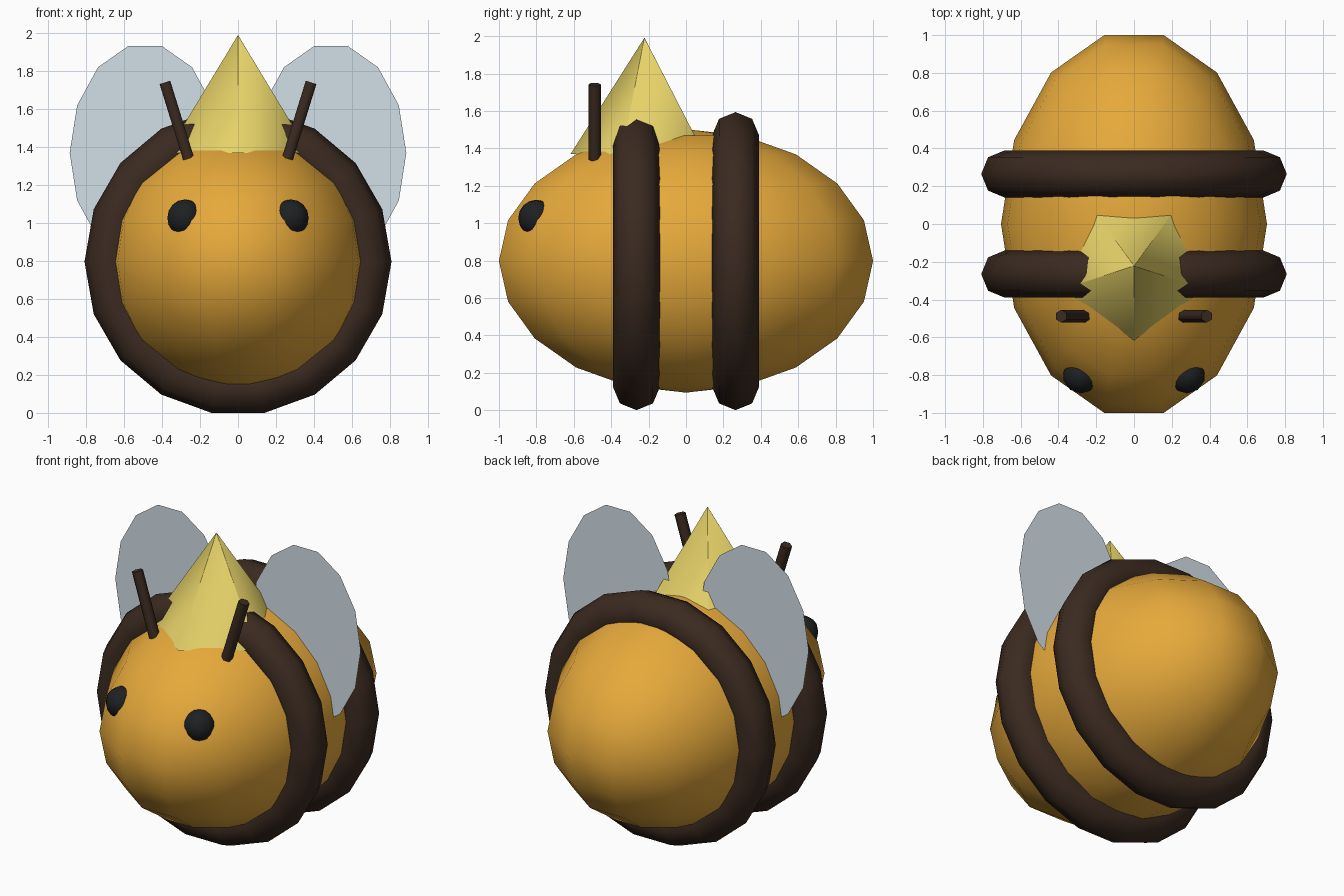
import bpy, bmesh, math
from mathutils import Matrix

if "Cube" in bpy.data.objects:
    bpy.data.objects.remove(bpy.data.objects["Cube"], do_unlink=True)


def material(name, hex_code):
    def linear(c):
        return c / 12.92 if c <= 0.04045 else ((c + 0.055) / 1.055) ** 2.4
    rgba = [linear(int(hex_code[i:i + 2], 16) / 255) for i in (0, 2, 4)] + [1]
    mat = bpy.data.materials.new(name)
    mat.use_nodes = True
    mat.diffuse_color = rgba
    bsdf = mat.node_tree.nodes["Principled BSDF"]
    bsdf.inputs["Base Color"].default_value = rgba
    bsdf.inputs["Roughness"].default_value = 0.8
    return mat


HONEY = material("honey", "E6A93B")
BROWN = material("dark_brown", "3B2A20")
GOLD = material("pale_gold", "E6D268")
BLACK = material("soft_black", "1E2022")
WING = material("pale_blue_grey", "D3DFE8")


def finish(obj, name, mat, angle=None):
    obj.name = obj.data.name = name
    obj.data.materials.append(mat)
    bpy.ops.object.select_all(action='DESELECT')
    obj.select_set(True)
    bpy.context.view_layer.objects.active = obj
    if angle:
        bpy.ops.object.shade_smooth_by_angle(angle=math.radians(angle))


def build(name, mat, maker, matrix, angle=None):
    """Make an object from a bmesh primitive placed by a matrix."""
    bm = bmesh.new()
    maker(bm)
    bm.transform(matrix)
    mesh = bpy.data.meshes.new(name)
    bm.to_mesh(mesh)
    bm.free()
    obj = bpy.data.objects.new(name, mesh)
    bpy.context.collection.objects.link(obj)
    finish(obj, name, mat, angle)


def place(loc, rot=(0, 'Z'), scale=(1, 1, 1)):
    return (Matrix.Translation(loc) @ Matrix.Diagonal((*scale, 1))
            @ Matrix.Rotation(math.radians(rot[0]), 4, rot[1]))


def sphere(segments, rings):
    return lambda bm: bmesh.ops.create_uvsphere(
        bm, u_segments=segments, v_segments=rings, radius=1)


def cone(segments, bottom, top, depth, caps):
    return lambda bm: bmesh.ops.create_cone(
        bm, cap_ends=caps, segments=segments,
        radius1=bottom, radius2=top, depth=depth)


# Body: a stretched ball
build("body", HONEY, sphere(14, 10),
      place((0, 0, 0.798), (90, 'Z'), (0.704, 1.026, 0.704)), 80)

# Two stripes around the body
for name, y in (("front_stripe", -0.265), ("back_stripe", 0.265)):
    bpy.ops.mesh.primitive_torus_add(
        major_segments=18, minor_segments=8, major_radius=0.684,
        minor_radius=0.125, location=(0, y, 0.797), rotation=(math.pi / 2, 0, 0))
    finish(bpy.context.object, name, BROWN, 80)

# Pointed five-sided hat, one corner to the front
build("hat", GOLD, cone(5, 0.395, 0.001, 0.62, False),
      place((0, -0.222, 1.68), (180, 'Z')), 75)

for side, s in (("left", 1), ("right", -1)):
    # Eye
    build(side + "_eye", BLACK, sphere(10, 8),
          place((s * 0.28, -0.8, 1.028), scale=(0.097, 0.097, 0.097)), 80)
    # Antenna, leaning outward
    build(side + "_antenna", BROWN, cone(6, 0.034, 0.034, 0.42, True),
          place((s * 0.323, -0.488, 1.541), (s * 17.2, 'Y')), 65)
    # Wing: a flat upright oval
    build(side + "_wing", WING,
          lambda bm: bmesh.ops.create_circle(
              bm, cap_ends=True, segments=14, radius=1),
          place((s * 0.49, 0, 1.37), (90, 'X'), (0.397, 1, 0.578))
          @ Matrix.Rotation(math.pi / 2, 4, 'Z'))
